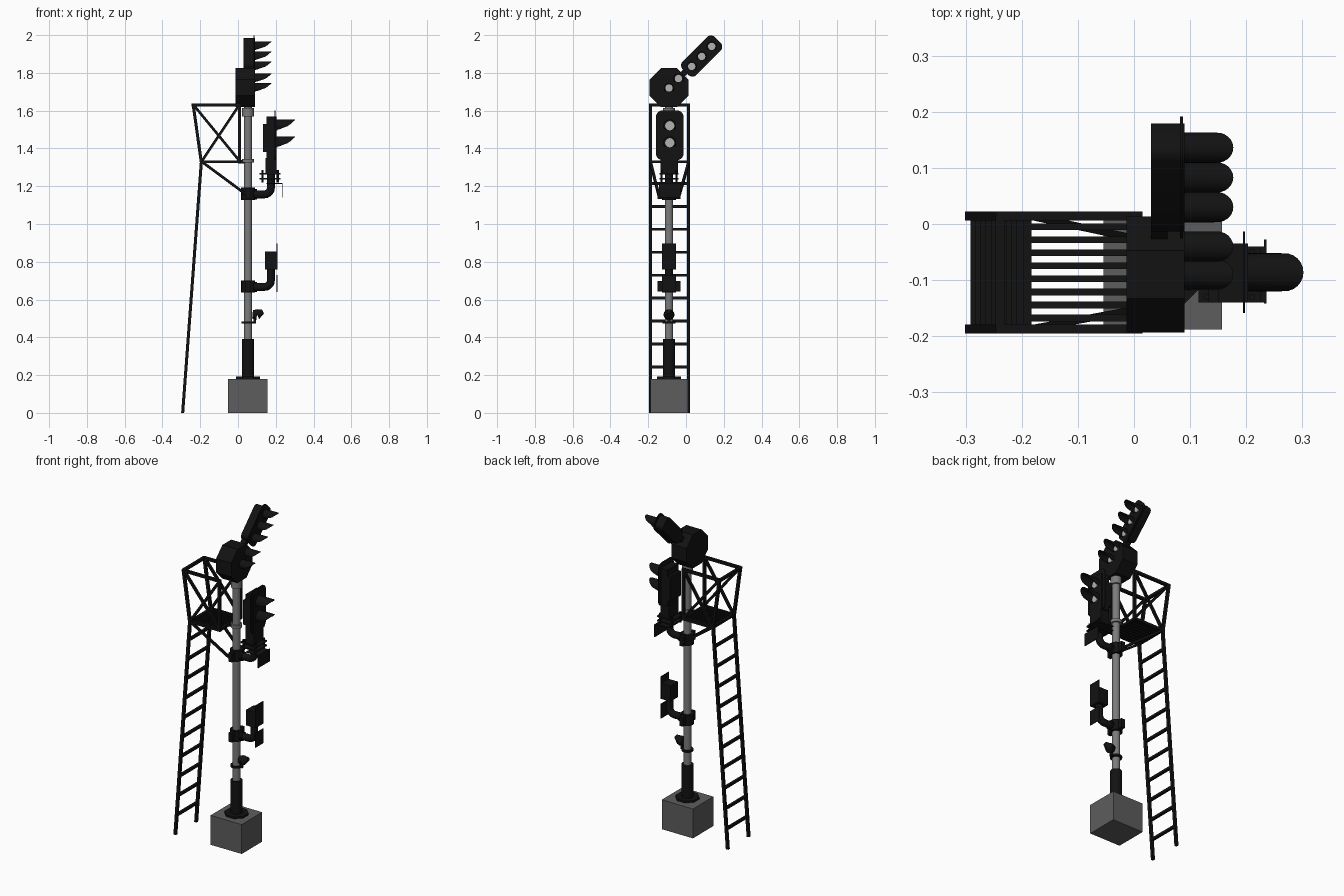
import bpy, bmesh, math
from mathutils import Vector, Matrix

if "Cube" in bpy.data.objects:
    bpy.data.objects.remove(bpy.data.objects["Cube"])

PX, PY = 0.053, -0.09          # mast axis


def mat(name, v):
    m = bpy.data.materials.new(name)
    m.diffuse_color = (v, v, v, 1)
    m.use_nodes = True
    m.node_tree.nodes["Principled BSDF"].inputs["Base Color"].default_value = m.diffuse_color
    return m


BLACK, STEEL = mat("black_paint", 0.006), mat("galvanised_steel", 0.2)
STONE, LENS = mat("concrete", 0.11), mat("lens", 0.45)


def finish(name, bm, m, smooth=False):
    bmesh.ops.recalc_face_normals(bm, faces=bm.faces)
    me = bpy.data.meshes.new(name)
    bm.to_mesh(me)
    bm.free()
    ob = bpy.data.objects.new(name, me)
    bpy.context.collection.objects.link(ob)
    me.materials.append(m)
    if smooth:
        bpy.ops.object.select_all(action='DESELECT')
        ob.select_set(True)
        bpy.context.view_layer.objects.active = ob
        bpy.ops.object.shade_smooth_by_angle(angle=math.radians(35))
    return ob


def box(name, x, y, z, m=BLACK):
    bm = bmesh.new()
    lo, hi = Vector((x[0], y[0], z[0])), Vector((x[1], y[1], z[1]))
    bmesh.ops.create_cube(bm, size=1, matrix=Matrix.Translation((lo + hi) / 2)
                          @ Matrix.Diagonal((*(hi - lo), 1)))
    return finish(name, bm, m)


def rod(name, p, q, r, m=BLACK, n=16, r2=None, spin=0.0):
    """Cylinder or cone from p to q."""
    p, q = Vector(p), Vector(q)
    bm = bmesh.new()
    rot = (q - p).to_track_quat('Z', 'Y').to_matrix().to_4x4()
    bmesh.ops.create_cone(bm, cap_ends=True, segments=n, radius1=r,
                          radius2=r if r2 is None else r2, depth=(q - p).length,
                          matrix=Matrix.Translation((p + q) / 2) @ rot @ Matrix.Rotation(spin, 4, 'Z'))
    return finish(name, bm, m, n > 8)


def bar(name, p, q, w=0.015):
    """Square steel bar."""
    return rod(name, p, q, w * 0.707, n=4, spin=math.pi / 4)


def panel(name, pts, x0, x1, smooth=False):
    """Extrude a y-z outline along x."""
    bm = bmesh.new()
    f = bm.faces.new([bm.verts.new((x0, y, z)) for y, z in pts])
    new = bmesh.ops.extrude_face_region(bm, geom=[f])["geom"]
    bmesh.ops.translate(bm, vec=(x1 - x0, 0, 0),
                        verts=[v for v in new if isinstance(v, bmesh.types.BMVert)])
    return finish(name, bm, BLACK, smooth)


def rounded(cy, cz, w, l, r, tilt=0.0, seg=5):
    """Rounded rectangle outline, tilted towards +y."""
    pts = []
    for i, (sy, sz) in enumerate(((1, 1), (-1, 1), (-1, -1), (1, -1))):
        for k in range(seg + 1):
            a = math.pi / 2 * (i + k / seg)
            y, z = sy * (w - r) + r * math.cos(a), sz * (l - r) + r * math.sin(a)
            pts.append((cy + y * math.cos(tilt) + z * math.sin(tilt),
                        cz - y * math.sin(tilt) + z * math.cos(tilt)))
    return pts


def lamp(name, x, y, z, r, length):
    """Pale lens under an open-bottomed hood with a raked front edge."""
    rod(name + "_lens", (x - 0.01, y, z), (x + 0.006, y, z), r * 0.72, LENS, 20)
    bm = bmesh.new()
    n, prev = 16, None
    for i in range(n + 1):
        a = math.radians(-35 + 250 * i / n)
        reach = length * (0.66 + 0.34 * math.sin(a)) if a > 0 else length * (0.66 + 0.9 * math.sin(a))
        if math.sin(a) < 0:
            reach = length * (0.66 + 0.9 * math.sin(a))
        row = []
        for rr in (r, r * 0.9):
            c, s = rr * math.cos(a), rr * math.sin(a)
            row += [bm.verts.new((x - 0.004, y + c, z + s)), bm.verts.new((x + reach, y + c, z + s))]
        loop = [row[0], row[1], row[3], row[2]]
        if prev:
            for k in range(4):
                bm.faces.new((prev[k], prev[(k + 1) % 4], loop[(k + 1) % 4], loop[k]))
        if i in (0, n):
            bm.faces.new(loop)
        prev = loop
    finish(name + "_hood", bm, BLACK, True)


# Foundation and mast
box("concrete_base", (PX - 0.107, PX + 0.104), (PY - 0.098, PY + 0.1), (0, 0.18), STONE)
rod("base_flange", (PX, PY, 0.18), (PX, PY, 0.192), 0.068, n=8, spin=math.pi / 8)
rod("mast_sleeve", (PX, PY, 0.19), (PX, PY, 0.39), 0.033)
rod("mast", (PX, PY, 0.38), (PX, PY, 1.63), 0.022, STEEL)
rod("top_collar", (PX, PY, 1.57), (PX, PY, 1.615), 0.031, STEEL)
rod("platform_collar", (PX, PY, 1.325), (PX, PY, 1.345), 0.032, STEEL)

# Octagonal top head with two lamps
R = 0.103 / math.cos(math.pi / 8)
panel("octagon_head", [(PY + R * math.cos(a), 1.722 + R * math.sin(a))
                       for a in (math.pi / 8 + i * math.pi / 4 for i in range(8))], -0.013, 0.09)
for i in range(2):
    lamp(f"octagon_lamp_{i}", 0.09, PY + 0.05 * i, 1.72 + 0.05 * i, 0.027, 0.087)

# Tilted direction head with three lamps
panel("arm_body", rounded(0.083, 1.889, 0.043, 0.108, 0.025, math.pi / 4), 0.03, 0.09, True)
panel("arm_back_plate", rounded(0.083, 1.889, 0.051, 0.121, 0.03, math.pi / 4), 0.082, 0.087, True)
bar("arm_strut", (0.045, -0.04, 1.77), (0.045, 0.03, 1.84), 0.03)
for i in range(3):
    d = 0.053 * (i - 1)
    lamp(f"arm_lamp_{i}", 0.09, 0.083 + d, 1.887 + d, 0.027, 0.087)

# Main two-lamp head
panel("main_plate", rounded(PY + 0.004, 1.47, 0.073, 0.132, 0.035), 0.194, 0.198, True)
box("main_body", (0.15, 0.203), (PY - 0.05, PY + 0.055), (1.345, 1.57))
box("main_rear_door", (0.133, 0.152), (PY - 0.05, PY + 0.055), (1.38, 1.53))
box("main_lower_body", (0.145, 0.203), (PY - 0.045, PY + 0.048), (1.27, 1.35))
for i, z in enumerate((1.43, 1.52)):
    lamp(f"main_lamp_{i}", 0.202, PY + 0.004, z, 0.034, 0.1)
for i, z in enumerate((1.235, 1.262)):
    box(f"neck_plate_{i}", (0.115, 0.225), (PY - 0.05, PY + 0.05), (z, z + 0.008))
for y in (-0.04, 0.04):
    for x in (0.13, 0.21):
        rod("neck_bolt", (x, PY + y, 1.22), (x, PY + y, 1.285), 0.006, n=8)
box("sign_shelf", (0.15, 0.236), (PY - 0.05, PY + 0.05), (1.213, 1.217))
box("sign_plate", (0.232, 0.236), (PY - 0.052, PY + 0.062), (1.14, 1.217))


# Clamped elbow brackets
def bracket(name, z, top):
    rod(name + "_clamp", (PX, PY, z - 0.03), (PX, PY, z + 0.035), 0.036)
    box(name + "_clamp_ears", (PX - 0.012, PX + 0.012), (PY - 0.06, PY + 0.06), (z - 0.025, z + 0.03))
    bm = bmesh.new()
    path = [(PX + 0.02, z, 0)] + [(0.14 + 0.034 * math.sin(a), z + 0.034 - 0.034 * math.cos(a), a)
                                  for a in (i * math.pi / 10 for i in range(6))] + [(0.174, top, math.pi / 2)]
    rings = []
    for x, h, a in path:
        rings.append([bm.verts.new((x - 0.021 * math.sin(a) * math.cos(t), PY + 0.021 * math.sin(t),
                                    h + 0.021 * math.cos(a) * math.cos(t)))
                      for t in (2 * math.pi * k / 14 for k in range(14))])
    for a, b in zip(rings, rings[1:]):
        for k in range(14):
            bm.faces.new((a[k], a[(k + 1) % 14], b[(k + 1) % 14], b[k]))
    bm.faces.new(rings[0])
    bm.faces.new(rings[-1])
    finish(name + "_elbow", bm, BLACK, True)
    rod(name + "_flange", (0.09, PY, z), (0.1, PY, z), 0.027)


bracket("upper_bracket", 1.157, 1.28)
bracket("lower_bracket", 0.667, 0.77)

# Lower indicator box with front plates
box("indicator_box", (0.143, 0.207), (PY - 0.036, PY + 0.036), (0.76, 0.855))
box("indicator_plate", (0.205, 0.208), (PY - 0.038, PY + 0.038), (0.76, 0.898))
box("indicator_lower_plate", (0.205, 0.208), (PY - 0.038, PY + 0.038), (0.64, 0.73))

# Small marker lamp on the mast
rod("marker_clamp", (PX, PY, 0.472), (PX, PY, 0.483), 0.034)
bar("marker_arm", (PX + 0.02, PY, 0.478), (0.095, PY, 0.478), 0.012)
bar("marker_post", (0.088, PY, 0.475), (0.088, PY, 0.52), 0.014)
rod("marker_body", (0.077, PY, 0.522), (0.1, PY, 0.52), 0.022, r2=0.029)
rod("marker_hood", (0.1, PY, 0.522), (0.132, PY, 0.537), 0.028, r2=0.012)

# Ladder, maintenance platform and guard rails
YS = (-0.187, 0.014)
for side, y in zip(("near", "far"), YS):
    inner = PY + (0.055 if y > PY else -0.055)
    bar(f"{side}_ladder_rail", (-0.293, y, 0.0), (-0.194, y, 1.33), 0.016)
    bar(f"{side}_outer_post", (-0.194, y, 1.325), (-0.238, y, 1.637), 0.016)
    bar(f"{side}_inner_post", (0.007, y, 1.325), (0.007, y, 1.637), 0.016)
    bar(f"{side}_top_rail", (-0.24, y, 1.63), (0.015, y, 1.63), 0.016)
    bar(f"{side}_floor_rail", (-0.195, y, 1.33), (0.015, y, 1.33))
    bar(f"{side}_cross_brace_a", (-0.235, y, 1.63), (0.007, y, 1.335), 0.014)
    bar(f"{side}_cross_brace_b", (-0.19, y, 1.335), (0.007, y, 1.63), 0.014)
    bar(f"{side}_support_strut", (-0.185, y, 1.325), (0.045, inner, 1.155), 0.013)
bar("outer_top_rail", (-0.239, YS[0], 1.63), (-0.239, YS[1], 1.63), 0.016)
for x in (-0.19, 0.005):
    bar("platform_cross_beam", (x, YS[0], 1.33), (x, YS[1], 1.33))
bar("platform_mast_tie", (0.0, PY, 1.33), (PX, PY, 1.33), 0.02)
for i in range(8):
    y = -0.005 - 0.0232 * i
    box(f"platform_slat_{i}", (-0.19, 0.01), (y - 0.006, y + 0.006), (1.324, 1.336))
for i in range(1, 11):
    z = 0.1215 * i
    x = -0.293 + 0.099 * z / 1.33
    bar(f"ladder_rung_{i}", (x, YS[0], z), (x, YS[1], z), 0.015)
